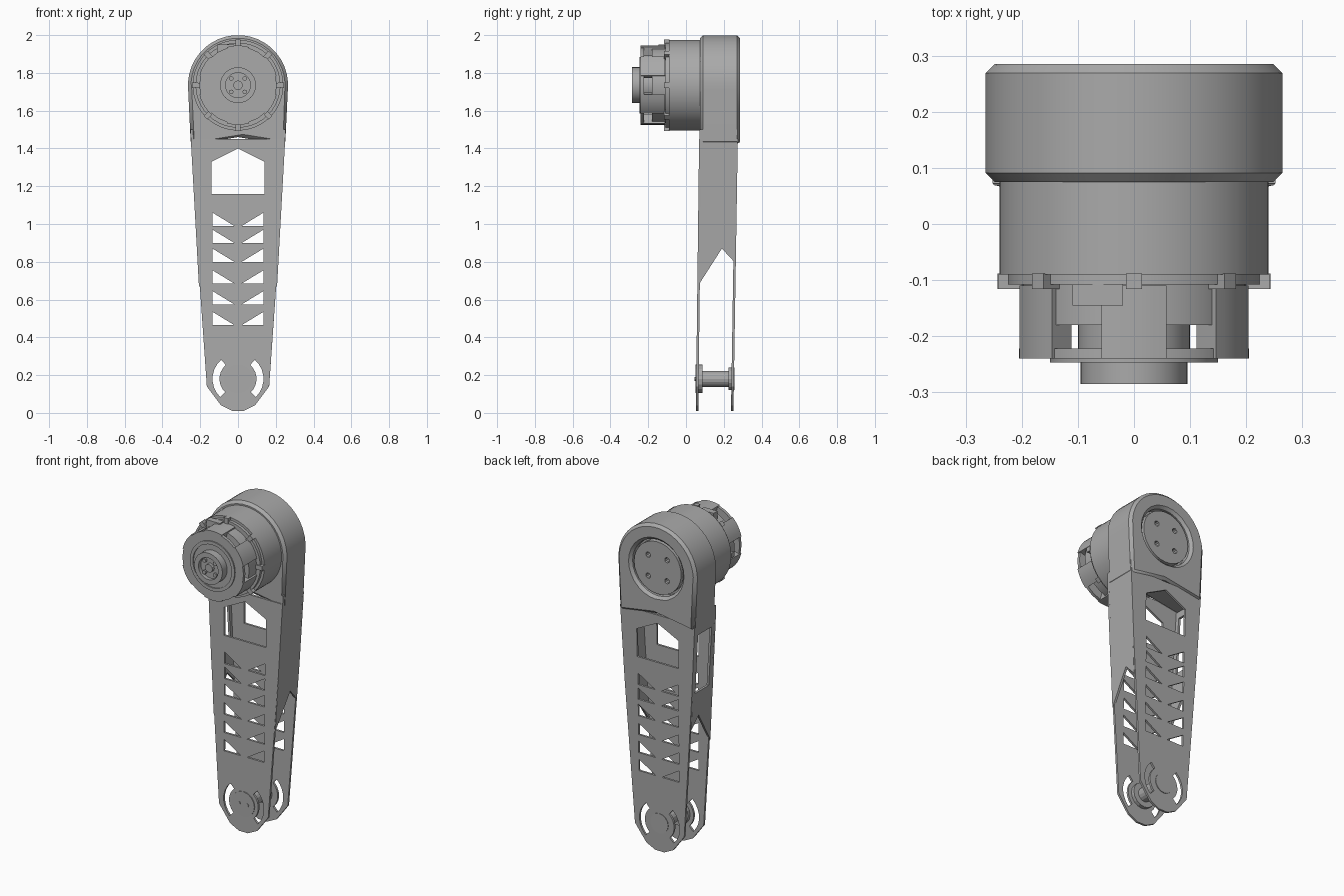
import bpy, bmesh
from math import sin, cos, pi

if "Cube" in bpy.data.objects:
    bpy.data.objects.remove(bpy.data.objects["Cube"], do_unlink=True)

metal = bpy.data.materials.new("grey metal")
metal.use_nodes = True
GREY = (0.4, 0.4, 0.4, 1)
metal.diffuse_color = GREY
metal.node_tree.nodes["Principled BSDF"].inputs["Base Color"].default_value = GREY

AXIS_Z = 1.735   # motor axis height
PIN_Z = 0.18     # lower pivot height


def arc(r, cz, a0=0, a1=2 * pi, n=40, cx=0):
    closed = abs(a1 - a0 - 2 * pi) < 1e-6
    steps = n if closed else n - 1
    return [(cx + r * cos(a0 + (a1 - a0) * i / steps),
             cz + r * sin(a0 + (a1 - a0) * i / steps)) for i in range(n)]


def flat_xz(x, z, d):
    return x, d, z


def shape(name, outline, d0, d1, holes=(), place=flat_xz, bevel=0):
    """Extrude a filled outline with holes from depth d0 to d1."""
    curve = bpy.data.curves.new(name, "CURVE")
    curve.dimensions = "2D"
    curve.fill_mode = "BOTH"
    curve.extrude = (d1 - d0) / 2
    for loop in [outline, *holes]:
        spline = curve.splines.new("POLY")
        spline.points.add(len(loop) - 1)
        for point, (u, v) in zip(spline.points, loop):
            point.co = (u, v, 0, 1)
        spline.use_cyclic_u = True
    temp = bpy.data.objects.new(name + "_curve", curve)
    bpy.context.collection.objects.link(temp)
    graph = bpy.context.evaluated_depsgraph_get()
    mesh = bpy.data.meshes.new_from_object(temp.evaluated_get(graph))
    bpy.data.objects.remove(temp, do_unlink=True)

    bm = bmesh.new()
    bm.from_mesh(mesh)
    for v in bm.verts:
        v.co = place(v.co.x, v.co.y, v.co.z + (d0 + d1) / 2)
    bmesh.ops.remove_doubles(bm, verts=bm.verts, dist=1e-5)
    bmesh.ops.dissolve_limit(bm, angle_limit=0.01, verts=bm.verts, edges=bm.edges)
    bmesh.ops.recalc_face_normals(bm, faces=bm.faces)
    bm.to_mesh(mesh)
    bm.free()
    mesh.materials.clear()
    mesh.materials.append(metal)
    obj = bpy.data.objects.new(name, mesh)
    bpy.context.collection.objects.link(obj)
    if bevel:
        mod = obj.modifiers.new("edge", "BEVEL")
        mod.width = bevel
        mod.segments = 1
        mod.limit_method = "ANGLE"
        mod.angle_limit = 1
    bpy.ops.object.select_all(action="DESELECT")
    obj.select_set(True)
    bpy.context.view_layer.objects.active = obj
    bpy.ops.object.shade_smooth_by_angle(angle=0.35)
    return obj


def disc(name, r, y0, y1, cz=AXIS_Z, inner=0, n=40, bevel=0):
    holes = [arc(inner, cz, n=n)] if inner else []
    return shape(name, arc(r, cz, n=n), y0, y1, holes, bevel=bevel)


def rect(u0, u1, v0, v1):
    return [(u0, v0), (u1, v0), (u1, v1), (u0, v1)]


def mirrored(loop):
    return [(-x, z) for x, z in reversed(loop)]


# Arm plates: tapered outline, pentagon window, lattice gaps, pivot slots
right_edge = [(0.03, 0.01), (0.09, 0.04), (0.165, 0.14), (0.19, 0.5), (0.225, 1.0)]
left_edge = mirrored(right_edge)
plate_outline = right_edge + [(0.25, 1.45)] + [(-0.25, 1.45)] + left_edge
window = [(-0.14, 1.16), (0.14, 1.16), (0.14, 1.33), (0, 1.4), (-0.14, 1.33)]
holes = [window]
for base in (0.99, 0.9, 0.8, 0.685, 0.575, 0.465):
    gap = [(0.02, base), (0.135, base), (0.135, base + 0.07)]
    holes += [gap, mirrored(gap)]
slot = arc(0.135, PIN_Z, -0.8, 0.85, 8) + arc(0.098, PIN_Z, 0.85, -0.8, 8)
holes += [slot, mirrored(slot)]

for name, y, lean in (("front_plate", 0.052, 0.012), ("back_plate", 0.238, 0.016)):
    shape(name, plate_outline, y, y + 0.013, holes,
          lambda x, z, d, k=lean: (x, d + k * z, z))

# Side walls following the taper; the right one has an access opening
wall = [(0.062, 0.67), (0.19, 0.87), (0.255, 0.8), (0.272, 1.5), (0.072, 1.5)]
opening = rect(0.105, 0.235, 1.02, 1.38)
for name, side, cut in (("left_wall", 1, []), ("right_wall", -1, [opening])):
    shape(name, wall, -0.014, 0, cut,
          lambda y, z, d, s=side: (s * (d + 0.225 + 0.055 * (z - 1)), y, z))

# Head of the arm with a recessed rear cap
head_outline = [(-0.25, 1.42), (0, 1.46), (0.25, 1.42)] + arc(0.265, AXIS_Z, -0.1, pi + 0.1, 22)
shape("head", head_outline, 0.075, 0.285, [arc(0.17, AXIS_Z, n=28)], bevel=0.016)
cap_holes = [arc(0.016, AXIS_Z + 0.09 * sin(a), n=10, cx=0.09 * cos(a))
             for a in (pi / 4 + i * pi / 2 for i in range(4))]
shape("rear_cap", arc(0.158, AXIS_Z, n=28), 0.09, 0.272, cap_holes)
disc("rear_cap_floor", 0.172, 0.08, 0.235, n=28)

# Motor housing and its front flange
disc("motor_housing", 0.24, -0.09, 0.08, n=64)
disc("motor_flange", 0.225, -0.108, -0.088)
disc("motor_drum", 0.2, -0.18, -0.1)
disc("motor_face", 0.205, -0.24, -0.222, inner=0.09, n=24)
disc("motor_core", 0.1, -0.24, -0.17)
disc("hub", 0.095, -0.285, -0.235, inner=0.066, n=32)
disc("hub_floor", 0.07, -0.262, -0.235, n=32)
disc("hub_shaft", 0.025, -0.28, -0.25, n=12)
disc("face_ring", 0.15, -0.247, -0.238, inner=0.13, n=32)

# Fingers joining the drum to the face, and clips around the flange
for i in range(6):
    a = i * pi / 3 + pi / 6
    finger = arc(0.21, AXIS_Z, a - 0.28, a + 0.28, 6) + arc(0.16, AXIS_Z, a + 0.28, a - 0.28, 6)
    shape(f"finger_{i + 1}", finger, -0.24, -0.11)
for i in range(8):
    a = i * pi / 4
    clip = arc(0.243, AXIS_Z, a - 0.06, a + 0.06, 3) + arc(0.2, AXIS_Z, a + 0.06, a - 0.06, 3)
    shape(f"clip_{i + 1}", clip, -0.116, -0.088)
for i in range(4):
    a = i * pi / 2 + pi / 4
    shape(f"hub_bolt_{i + 1}", arc(0.012, AXIS_Z + 0.05 * sin(a), n=8, cx=0.05 * cos(a)),
          -0.275, -0.255)

# Cable connector on top of the drum
shape("connector", rect(-0.11, -0.02, 1.9, 1.95), -0.145, -0.108)

# Lower pivot
disc("pivot_boss", 0.075, 0.05, 0.088, PIN_Z, n=16)
disc("pivot_pin", 0.042, 0.06, 0.25, PIN_Z, n=16)
disc("pivot_rear_flange", 0.06, 0.225, 0.257, PIN_Z, n=16)
for side in (-1, 1):
    shape("pivot_screw", arc(0.01, PIN_Z, n=8, cx=0.028 * side), 0.046, 0.052)
